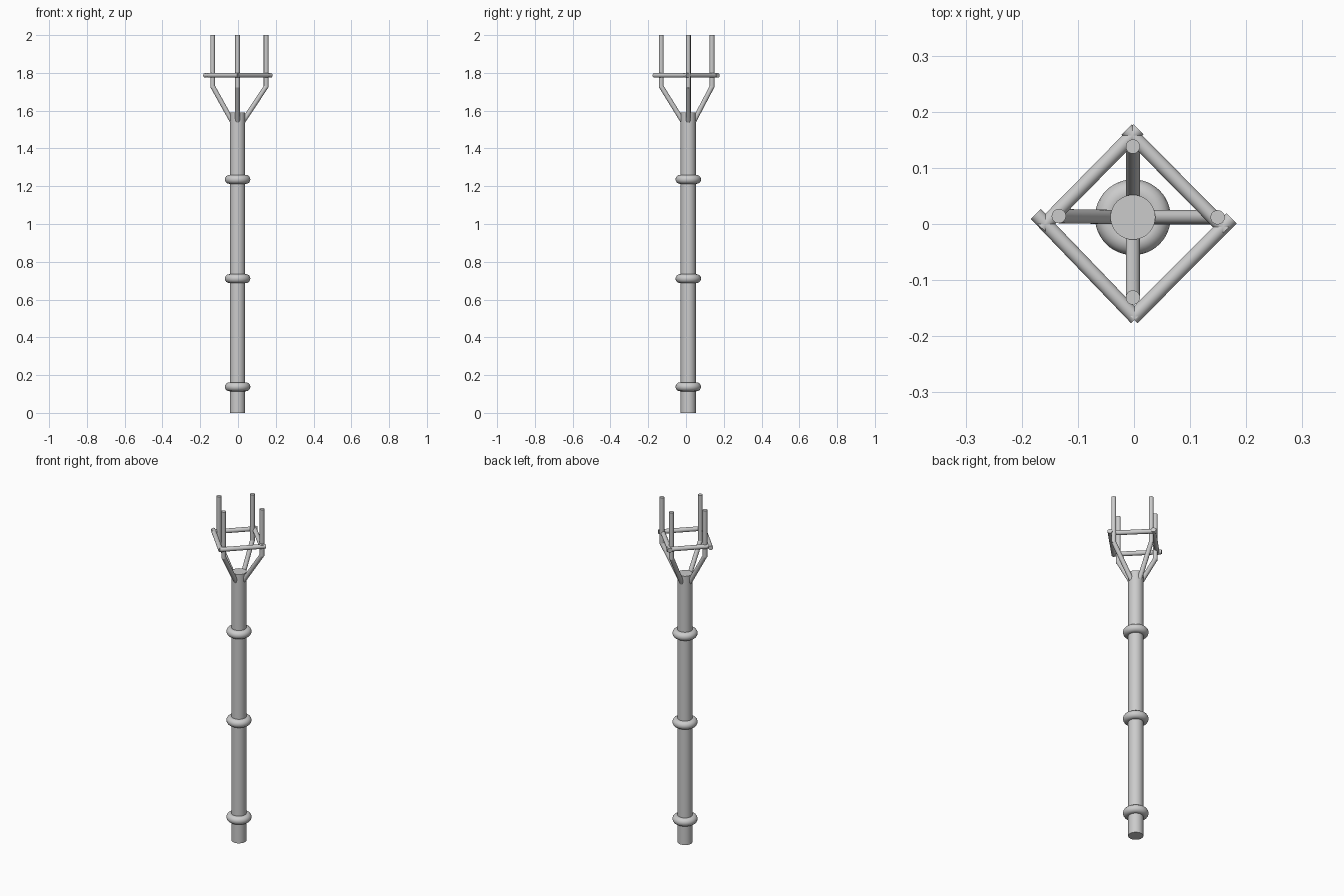
import bpy
from mathutils import Vector

if "Cube" in bpy.data.objects:
    bpy.data.objects.remove(bpy.data.objects["Cube"])

grey = bpy.data.materials.new("plain_grey")
grey.diffuse_color = (0.6, 0.6, 0.6, 1)
grey.use_nodes = True
grey.node_tree.nodes["Principled BSDF"].inputs["Base Color"].default_value = grey.diffuse_color


def finish(name):
    ob = bpy.context.object
    ob.name = name
    ob.data.materials.append(grey)
    bpy.ops.object.shade_smooth_by_angle(angle=0.7)
    return ob


def rod(name, a, b, r, sides=32):
    """Capped cylinder running from point a to point b."""
    a, b = Vector(a), Vector(b)
    d = b - a
    bpy.ops.mesh.primitive_cylinder_add(vertices=sides, radius=r, depth=d.length,
                                        location=(a + b) / 2)
    bpy.context.object.rotation_euler = d.to_track_quat('Z', 'Y').to_euler()
    return finish(name)


CX, CY = -0.002, 0.012   # pole axis
R = 0.0127               # thin tube radius

# Main pole
rod("main_pole", (CX, CY, 0), (CX, CY, 1.59), 0.04, 48)

# Collar rings
for z in (0.138, 0.711, 1.236):
    bpy.ops.mesh.primitive_torus_add(major_radius=0.044, minor_radius=0.0235,
                                     major_segments=48, minor_segments=16,
                                     location=(CX, CY, z))
    finish("collar_ring")

# Upright prongs with slanted braces down to the pole
prongs = [(-0.134, 0.014), (0.149, 0.012), (CX, 0.138), (CX, -0.131)]
for x, y in prongs:
    rod("upright_prong", (x, y, 1.723), (x, y, 2.0), R)
    out = Vector((x - CX, y - CY, 0)).normalized()
    foot = Vector((CX, CY, 1.545)) + out * 0.03
    rod("slanted_brace", foot, (x, y, 1.728), R)

# Square frame of crossing bars
Z = 1.787
bars = [((-0.165, -0.007), (0.008, 0.169)),
        ((-0.013, 0.168), (0.164, -0.011)),
        ((-0.175, 0.018), (0.004, -0.168)),
        ((-0.003, -0.168), (0.174, 0.010))]
for a, b in bars:
    rod("frame_bar", (*a, Z), (*b, Z), R)
